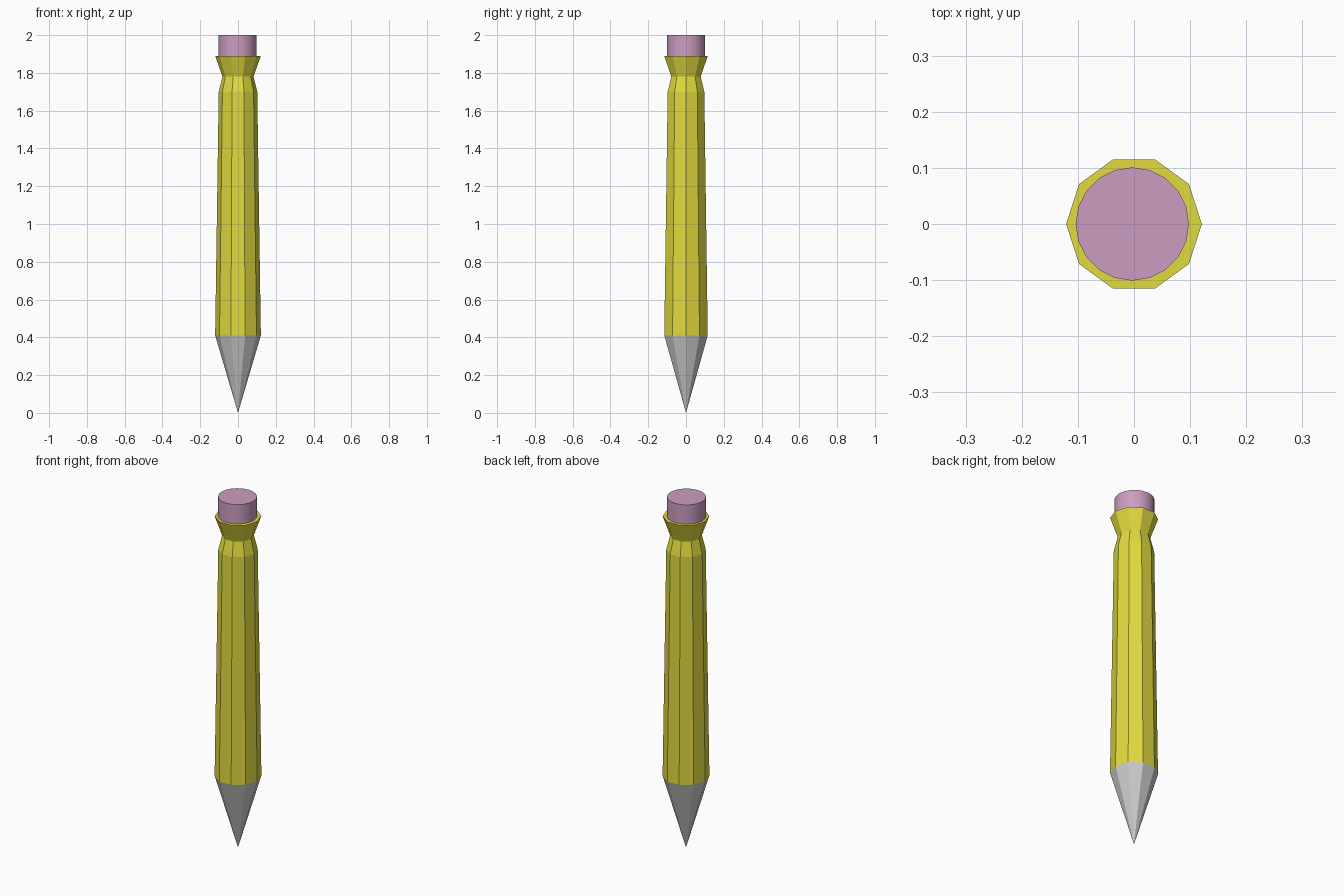
import bpy, bmesh, math

if "Cube" in bpy.data.objects:
    bpy.data.objects.remove(bpy.data.objects["Cube"])


def material(name, rgb):
    m = bpy.data.materials.new(name)
    m.diffuse_color = (*rgb, 1)
    m.use_nodes = True
    m.node_tree.nodes["Principled BSDF"].inputs["Base Color"].default_value = m.diffuse_color
    return m


def lathe(name, profile, sides, cx=0.0, mat=None, smooth=False):
    """Stack rings of (radius, z); radius 0 closes to a point, other ends get a cap."""
    bm = bmesh.new()
    rings = []
    for r, z in profile:
        if r == 0:
            rings.append([bm.verts.new((cx, 0, z))] * sides)
        else:
            rings.append([bm.verts.new((cx + r * math.cos(2 * math.pi * i / sides),
                                        r * math.sin(2 * math.pi * i / sides), z))
                          for i in range(sides)])
    for a, b in zip(rings, rings[1:]):
        for i in range(sides):
            j = (i + 1) % sides
            bm.faces.new(dict.fromkeys((a[i], a[j], b[j], b[i])))
    for ring in (rings[0], rings[-1]):
        if len(set(ring)) == sides:
            bm.faces.new(ring)
    bmesh.ops.recalc_face_normals(bm, faces=bm.faces)
    me = bpy.data.meshes.new(name)
    bm.to_mesh(me)
    bm.free()
    ob = bpy.data.objects.new(name, me)
    bpy.context.collection.objects.link(ob)
    if mat:
        me.materials.append(mat)
    if smooth:
        bpy.context.view_layer.objects.active = ob
        ob.select_set(True)
        bpy.ops.object.shade_smooth_by_angle(angle=math.radians(30))
        ob.select_set(False)
    return ob


yellow = material("yellow_paint", (0.75, 0.70, 0.05))
pink = material("pink_rubber", (0.60, 0.34, 0.53))

# sharpened grey point
lathe("pencil_tip", [(0, 0), (0.121, 0.41)], 10)

# ten-sided tapering shaft with pinched neck and flared collar
lathe("pencil_shaft", [(0.121, 0.41), (0.102, 1.70), (0.082, 1.78), (0.121, 1.89)], 10, mat=yellow)

# eraser, set very slightly off centre
lathe("eraser", [(0.101, 1.87), (0.101, 2.0)], 20, cx=-0.003, mat=pink, smooth=True)
